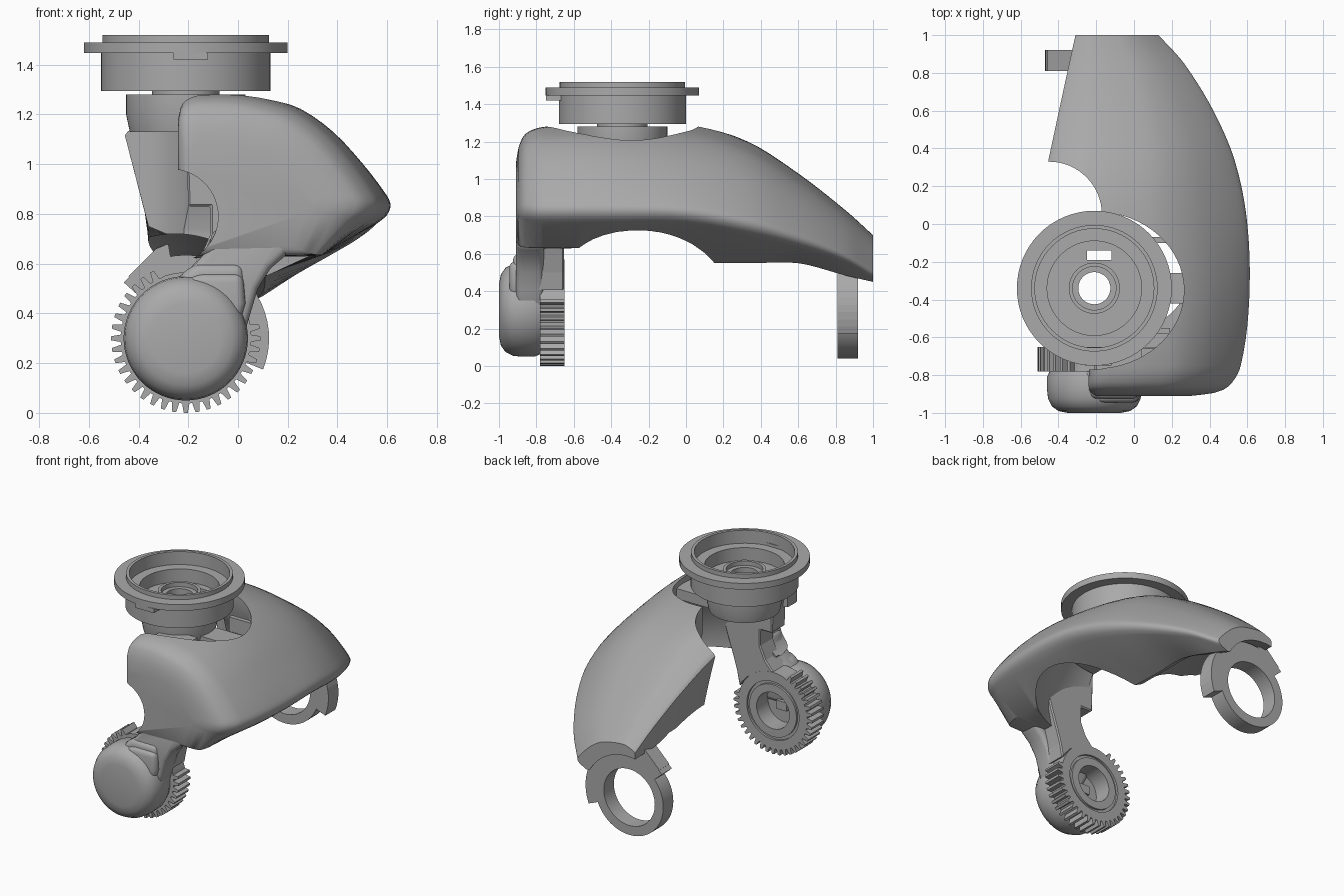
import bpy, bmesh, math
from mathutils import Matrix

if "Cube" in bpy.data.objects:
    bpy.data.objects.remove(bpy.data.objects["Cube"])

grey = bpy.data.materials.new("plain_grey")
grey.use_nodes = True
COLOUR = (0.4, 0.4, 0.4, 1)
grey.diffuse_color = COLOUR
grey.node_tree.nodes["Principled BSDF"].inputs["Base Color"].default_value = COLOUR

AX, AZ = -0.21, 0.3      # wheel axis, along y
CUP = (-0.21, -0.34, 0)  # cup axis, along z


def finish(name, bm):
    bmesh.ops.remove_doubles(bm, verts=bm.verts, dist=1e-5)
    bmesh.ops.recalc_face_normals(bm, faces=bm.faces)
    mesh = bpy.data.meshes.new(name)
    bm.to_mesh(mesh)
    bm.free()
    ob = bpy.data.objects.new(name, mesh)
    bpy.context.collection.objects.link(ob)
    mesh.materials.append(grey)
    return ob


def activate(ob):
    bpy.ops.object.select_all(action="DESELECT")
    ob.select_set(True)
    bpy.context.view_layer.objects.active = ob


def smooth(ob, angle=35):
    activate(ob)
    bpy.ops.object.shade_smooth_by_angle(angle=math.radians(angle))


def apply(ob, mod):
    activate(ob)
    bpy.ops.object.modifier_apply(modifier=mod.name)


def cut(ob, cutter):
    mod = ob.modifiers.new("cut", "BOOLEAN")
    mod.operation, mod.solver, mod.object = "DIFFERENCE", "EXACT", cutter
    apply(ob, mod)
    bpy.data.objects.remove(cutter)


def bevel(ob, width, segments=3):
    mod = ob.modifiers.new("bevel", "BEVEL")
    mod.width, mod.segments = width, segments
    apply(ob, mod)


def prism(name, pts, y0, y1):
    """Extrude an x-z outline along y."""
    bm = bmesh.new()
    face = bm.faces.new([bm.verts.new((x, y0, z)) for x, z in pts])
    ext = bmesh.ops.extrude_face_region(bm, geom=[face])["geom"]
    bmesh.ops.translate(bm, vec=(0, y1 - y0, 0),
                        verts=[v for v in ext if isinstance(v, bmesh.types.BMVert)])
    return finish(name, bm)


def box(name, x0, x1, y0, y1, z0, z1):
    return prism(name, [(x0, z0), (x1, z0), (x1, z1), (x0, z1)], y0, y1)


def revolve(name, profile, centre, along_y=False, squash=1, steps=64):
    """Spin a closed (radius, height) outline."""
    bm = bmesh.new()
    rings = []
    for i in range(steps):
        a = math.tau * i / steps
        rings.append([bm.verts.new((r * math.cos(a), r * math.sin(a) * squash, h))
                      for r, h in profile])
    n = len(profile)
    for i in range(steps):
        a, b = rings[i], rings[(i + 1) % steps]
        for j in range(n):
            k = (j + 1) % n
            if profile[j][0] + profile[k][0] > 0:
                bm.faces.new((a[j], b[j], b[k], a[k]))
    bmesh.ops.remove_doubles(bm, verts=bm.verts, dist=1e-6)
    if along_y:
        bm.transform(Matrix.Rotation(-math.pi / 2, 4, "X"))
    bm.transform(Matrix.Translation(centre))
    return finish(name, bm)


def rod(r, h0, h1, centre, along_y=False, squash=1):
    return revolve("cutter", [(0, h0), (r, h0), (r, h1), (0, h1)], centre, along_y, squash)


def spline(keys, vals, t):
    """Smooth interpolation through the given keys."""
    i = max(k for k in range(len(keys) - 1) if keys[k] <= t + 1e-9)
    slope = lambda k: ((vals[min(k + 1, len(keys) - 1)] - vals[max(k - 1, 0)])
                       / (keys[min(k + 1, len(keys) - 1)] - keys[max(k - 1, 0)]))
    d = keys[i + 1] - keys[i]
    u = (t - keys[i]) / d
    return ((2*u**3 - 3*u*u + 1) * vals[i] + (u**3 - 2*u*u + u) * d * slope(i)
            + (3*u*u - 2*u**3) * vals[i + 1] + (u**3 - u*u) * d * slope(i + 1))


# Curved cover: y, left x, nose x, top z, nose z, bottom x, bottom z, left bottom z
stations = [
    (-.91, -.20, .30, 1.08, .85, .22, .67, .66),
    (-.895, -.225, .42, 1.17, .85, .28, .645, .64),
    (-.86, -.24, .50, 1.24, .85, .32, .635, .63),
    (-.75, -.24, .565, 1.28, .85, .34, .635, .62),
    (-.4, -.3, .61, 1.3, .85, .3, .62, .62),
    (0, -.526, .6, 1.3, .84, .14, .56, .72),
    (.33, -.455, .535, 1.2, .78, .11, .55, .75),
    (.6, -.397, .42, 1.03, .7, .11, .55, .71),
    (.85, -.343, .265, .835, .6, .1, .485, .62),
    (1, -.31, .13, .70, .51, .06, .45, .5)]
crown = [(0, .8), (.02, .92), (.08, .99), (.18, 1), (.31, .985), (.45, .93), (.6, .83),
         (.75, .62), (.88, .34), (.97, .1), (1, -.02), (.985, -.12), (.94, -.2)]
ys = [s[0] for s in stations]
rows = []
bm = bmesh.new()
for i in range(len(ys) - 1):
    steps = 2 if i < 2 else 5
    rows += [ys[i] + (ys[i + 1] - ys[i]) * k / steps for k in range(steps)]
rows.append(ys[-1])
loops = []
for y in rows:
    xl, xn, zt, zn, xb, zb, zl = [spline(ys, [s[c] for s in stations], y) for c in range(1, 8)]
    flat = min(max(y / .33, 0), 1) * .08
    pts = []
    for k in range((len(crown) - 1) * 3 + 1):
        t = k / 3
        f, h = [spline(range(len(crown)), [c[a] for c in crown], t) for a in (0, 1)]
        if 0 < t < 3:
            h -= flat * math.sin(math.pi * t / 3)
        pts.append((xl + f * (xn - xl), zn + h * (zt - zn)))
    pts += [(xb, zb), (max(xl, -.36), zl)]
    loops.append([bm.verts.new((x, y, z)) for x, z in pts])
for a, b in zip(loops, loops[1:]):
    for j in range(len(a)):
        k = (j + 1) % len(a)
        bm.faces.new((a[j], a[k], b[k], b[j]))
bm.faces.new(loops[0])
bm.faces.new(loops[-1])
cover = finish("curved_cover", bm)
# Openings: domed hollow, cup well, open side, neck notch, tunnel to the back
cut(cover, revolve("cutter", [(0, .3), (.7, .3), (.7, .74), (.62, .9), (.53, 1.05), (.46, 1.13),
                              (0, 1.14)], (AX, -.27, 0), squash=.68))
cut(cover, rod(.475, 1.08, 1.6, (AX, -.35, 0), squash=.875))
cut(cover, box("cutter", -.8, -.17, -.77, .05, .2, 1.6))
cut(cover, rod(.28, .2, 1.6, (-.45, .05, 0)))
cut(cover, rod(.19, -1.1, -.6, (-.27, 0, .79), True))
cut(cover, revolve("cutter", [(0, 0), (.42, 0), (.42, .7), (.36, .86), (.32, 1.02), (0, 1.02)],
                   (-.25, 0, AZ), True))
smooth(cover)

# Neck and round knob at the front
neck = prism("front_neck", [(-.1, .74), (-.12, .66), (-.17, .6), (-.3, .5), (-.2, .3), (.02, .3),
                            (.05, .4), (.08, .5), (.13, .58), (.2, .64), (.2, .74)], -.908, -.76)
bevel(neck, .03)
smooth(neck, 50)
# Sloped fillets step the neck down onto the knob
for y, top in ((-.925, .6), (-.945, .56)):
    fillet = prism("neck_fillet", [(-.24, top - .05), (-.17, top), (.02, top), (.03, .44),
                                   (0, .34), (-.2, .34)], y, -.82)
    bevel(fillet, .035, 4)
    smooth(fillet, 50)
knob = revolve("front_knob", [(0, -1), (.14, -1), (.19, -.99), (.225, -.965), (.245, -.925),
                              (.25, -.88), (.25, -.81), (.235, -.775), (0, -.775)],
               (AX, 0, AZ), True)
smooth(knob, 50)

# Toothed wheel with a plain sector where the bracket meets it
teeth = []
COUNT = 40
for i in range(COUNT):
    for off, r in ((-.36, .262), (-.17, .3), (.17, .3), (.36, .262)):
        a = math.tau * (i + off) / COUNT
        r = .265 if math.radians(12) < a < math.radians(110) else r
        teeth.append((AX + r * math.cos(a), AZ + r * math.sin(a)))
gear = prism("gear_wheel", teeth, -.78, -.65)
cut(gear, rod(.125, -.9, -.5, (AX, 0, AZ), True))
cut(gear, revolve("cutter", [(.18, -.665), (.2, -.665), (.2, -.6), (.18, -.6)], (AX, 0, AZ), True))
box("gear_key", -.25, -.17, -.78, -.74, .27, .33)

# Bracket between gear and cover
bracket = prism("gear_bracket", [(-.3, .5), (-.22, .55), (-.15, .63), (-.11, .72), (-.11, .83),
                                 (-.2, .83), (-.21, 1.14), (.15, 1.14), (.2, .92), (.14, .72),
                                 (.1, .6), (.07, .5), (.05, .4), (-.02, .48), (-.2, .54)],
                -.8, -.652)
bevel(bracket, .008, 1)

# Ring and its collar at the back
ring = revolve("back_ring", [(.195, .81), (.26, .81), (.26, .92), (.195, .92)], (AX, 0, AZ), True)
smooth(ring)
arc = [math.radians(-22 + 160 * k / 24) for k in range(25)]
collar = [(AX + r * math.cos(a), AZ + r * math.sin(a))
          for r, seq in ((.335, arc), (.24, arc[::-1])) for a in seq]
prism("ring_collar", collar, .81, .92)
prism("ring_side_tab", [(-.44, .55), (-.36, .47), (-.26, .56), (-.28, .68), (-.33, .66)], .81, .92)

# Round cup, open at the top
cup = revolve("mount_cup", [(.085, 1.28), (.135, 1.28), (.135, 1.295), (.34, 1.295), (.34, 1.447),
                            (.41, 1.447), (.41, 1.49), (.335, 1.49), (.335, 1.52), (.315, 1.52),
                            (.315, 1.43), (.25, 1.43), (.25, 1.34), (.135, 1.34), (.135, 1.4),
                            (.115, 1.4), (.115, 1.37), (.085, 1.37)], CUP)
base = revolve("cup_base", [(.085, 1.14), (.225, 1.13), (.24, 1.2), (.24, 1.28), (.085, 1.28)], CUP)
for part in (cup, base):
    cut(part, box("cutter", -.25, -.12, -.19, -.14, 1.0, 1.45))
    smooth(part)
box("cup_latch", -.26, -.12, -.748, -.65, 1.42, 1.45)

# Braces from the cup base to the cover
box("side_brace", -.05, .27, -.42, -.26, 1.1, 1.17)
box("front_brace", -.2, .04, -.78, -.5, 1.1, 1.2)
for y in (-.58, -.1):
    box("side_rib", .0, .19, y, y + .03, 1.08, 1.18)
